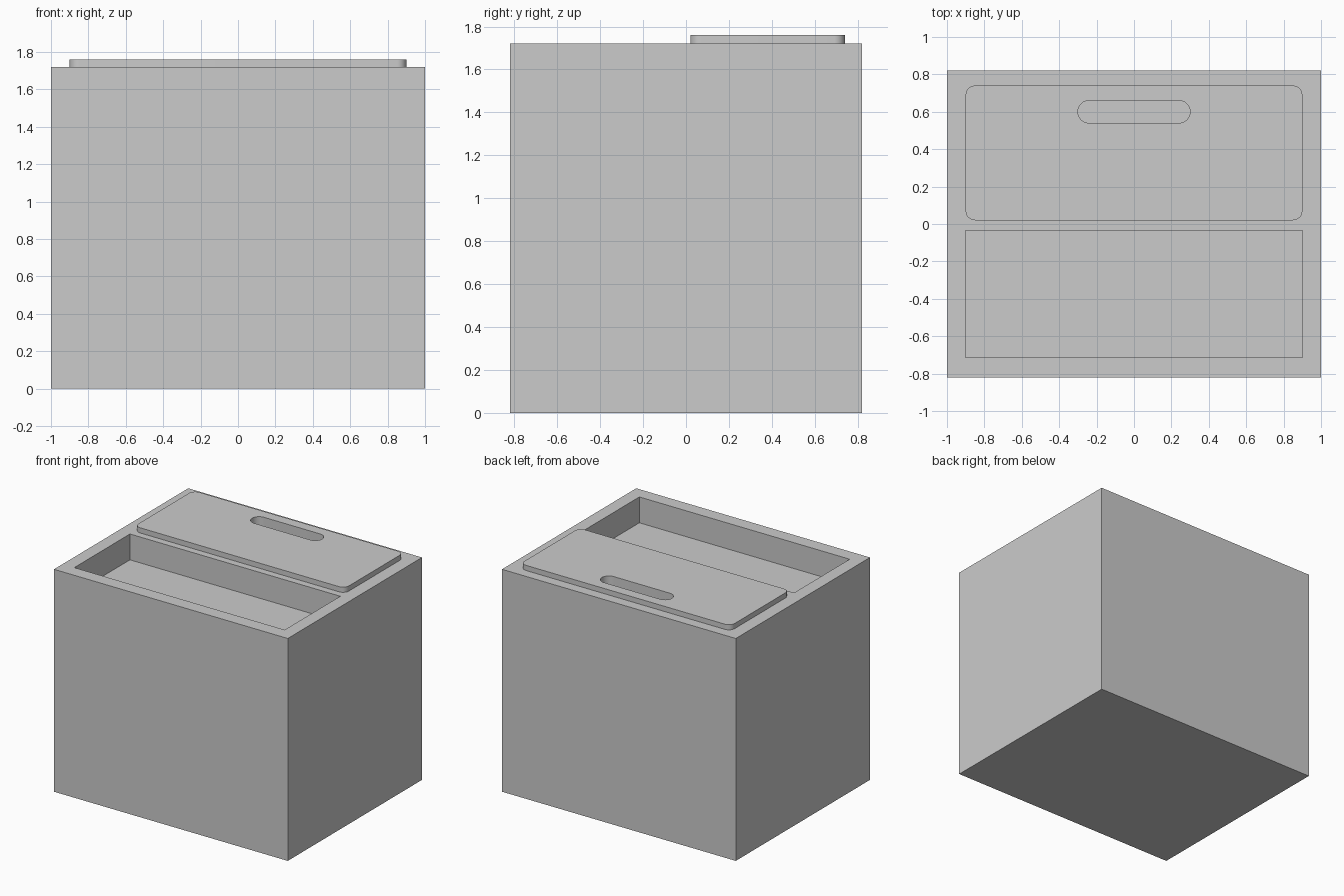
import bpy, bmesh, math

if "Cube" in bpy.data.objects:
    bpy.data.objects.remove(bpy.data.objects["Cube"])

grey = bpy.data.materials.new("light grey")
grey.diffuse_color = (0.6, 0.6, 0.6, 1)
grey.use_nodes = True
grey.node_tree.nodes["Principled BSDF"].inputs["Base Color"].default_value = grey.diffuse_color


def prism(name, x, y0, y1, z0, z1, radius=0, steps=10):
    """Upright block spanning -x..x, with optional rounded vertical corners."""
    pts = []
    for i, (sx, cy, sy) in enumerate([(1, y1, 1), (-1, y1, 1), (-1, y0, -1), (1, y0, -1)]):
        if radius == 0:
            pts.append((sx * x, cy))
            continue
        for k in range(steps + 1):
            a = math.radians(90) * (i + k / steps)
            pts.append((sx * (x - radius) + radius * math.cos(a),
                        cy - sy * radius + radius * math.sin(a)))
    bm = bmesh.new()
    bottom = bm.faces.new([bm.verts.new((px, py, z0)) for px, py in pts])
    top = bmesh.ops.extrude_face_region(bm, geom=[bottom])["geom"]
    bmesh.ops.translate(bm, vec=(0, 0, z1 - z0),
                        verts=[v for v in top if isinstance(v, bmesh.types.BMVert)])
    bmesh.ops.remove_doubles(bm, verts=bm.verts, dist=1e-5)
    bmesh.ops.recalc_face_normals(bm, faces=bm.faces)
    mesh = bpy.data.meshes.new(name)
    bm.to_mesh(mesh)
    bm.free()
    mesh.materials.append(grey)
    obj = bpy.data.objects.new(name, mesh)
    bpy.context.collection.objects.link(obj)
    return obj


def select(obj):
    bpy.ops.object.select_all(action='DESELECT')
    obj.select_set(True)
    bpy.context.view_layer.objects.active = obj


def cut(obj, cutter):
    select(obj)
    mod = obj.modifiers.new("cut", 'BOOLEAN')
    mod.operation = 'DIFFERENCE'
    mod.solver = 'EXACT'
    mod.object = cutter
    bpy.ops.object.modifier_apply(modifier=mod.name)


# Main block and raised lid
body = prism("box_body", 1.0, -0.82, 0.82, 0, 1.72)
lid = prism("lid", 0.9, 0.02, 0.74, 1.72, 1.76, 0.05)

# Front tray recess, and grip slot running through the lid into the body
tray = prism("tray_cutter", 0.9, -0.715, -0.035, 1.52, 1.9)
slot = prism("slot_cutter", 0.3, 0.54, 0.66, 1.6, 1.9, 0.06)
cut(body, tray)
cut(body, slot)
cut(lid, slot)
for cutter in (tray, slot):
    bpy.data.objects.remove(cutter)

# Smooth the rounded corners only
for obj in (body, lid):
    select(obj)
    bpy.ops.object.shade_smooth_by_angle(angle=math.radians(30))
